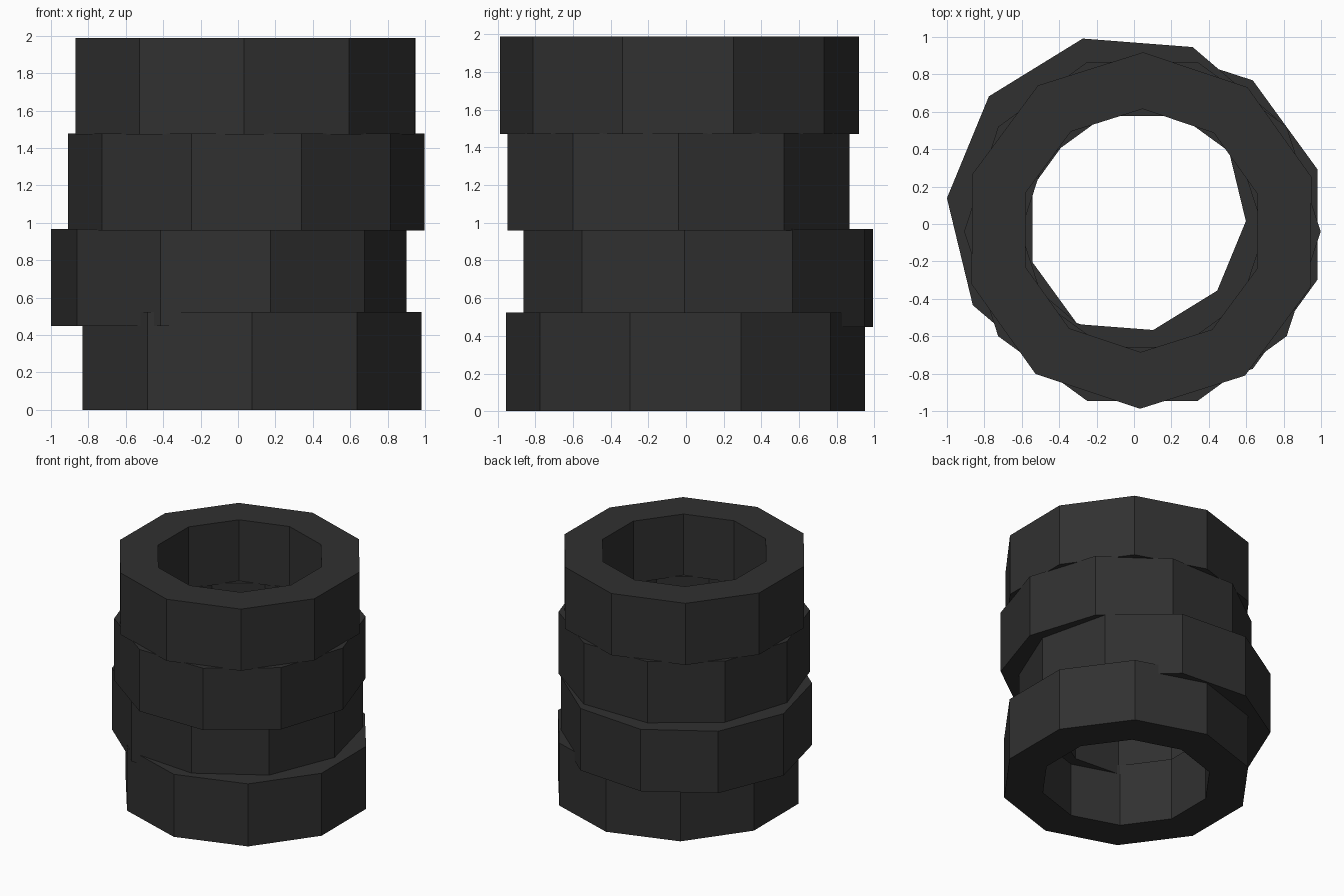
import bpy, bmesh
from math import cos, sin, radians, pi

if "Cube" in bpy.data.objects:
    bpy.data.objects.remove(bpy.data.objects["Cube"])

SIDES, R_OUT, R_IN = 10, 0.953, 0.65

rubber = bpy.data.materials.new("dark_rubber")
rubber.diffuse_color = (0.03, 0.03, 0.03, 1)
rubber.use_nodes = True
rubber.node_tree.nodes["Principled BSDF"].inputs["Base Color"].default_value = rubber.diffuse_color


def tyre(name, x, y, z0, z1, turn):
    """Ten-sided tube with flat faces, first corner at angle turn."""
    bm = bmesh.new()
    rings = []
    for r, z in ((R_OUT, z0), (R_OUT, z1), (R_IN, z1), (R_IN, z0)):
        angles = [radians(turn) + 2 * pi * i / SIDES for i in range(SIDES)]
        rings.append([bm.verts.new((r * cos(a), r * sin(a), z)) for a in angles])
    for k in range(4):
        a, b = rings[k], rings[(k + 1) % 4]
        for i in range(SIDES):
            j = (i + 1) % SIDES
            bm.faces.new((a[i], a[j], b[j], b[i]))
    bmesh.ops.recalc_face_normals(bm, faces=bm.faces)
    mesh = bpy.data.meshes.new(name)
    bm.to_mesh(mesh)
    bm.free()
    mesh.materials.append(rubber)
    obj = bpy.data.objects.new(name, mesh)
    obj.location = (x, y, 0)
    bpy.context.collection.objects.link(obj)


# Loosely stacked tyres, bottom to top
tyre("bottom_tyre", 0.075, -0.003, 0.0, 0.523, 90)
tyre("lower_middle_tyre", -0.05, 0.065, 0.448, 0.966, -4.4)
tyre("upper_middle_tyre", 0.045, -0.04, 0.96, 1.477, 0)
tyre("top_tyre", 0.04, -0.035, 1.472, 1.988, 89.5)
